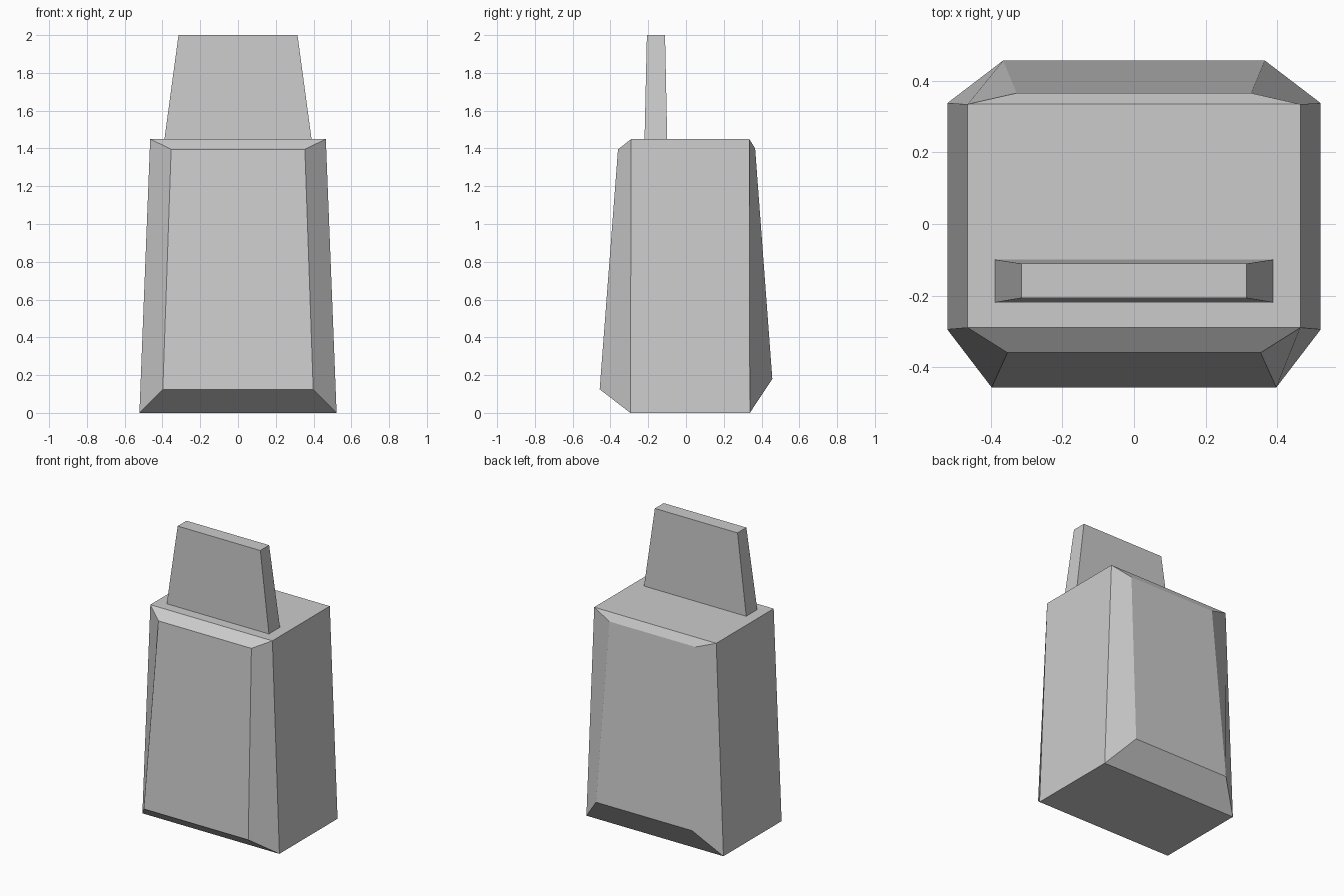
import bpy, bmesh

if "Cube" in bpy.data.objects:
    bpy.data.objects.remove(bpy.data.objects["Cube"])


def loft(name, rings):
    """Skin a closed solid through a series of four-point rings."""
    bm = bmesh.new()
    loops = [[bm.verts.new(p) for p in ring] for ring in rings]
    for a, b in zip(loops, loops[1:]):
        for i in range(4):
            j = (i + 1) % 4
            bm.faces.new((a[i], a[j], b[j], b[i]))
    bm.faces.new(loops[0])
    bm.faces.new(loops[-1])
    bmesh.ops.recalc_face_normals(bm, faces=bm.faces[:])
    mesh = bpy.data.meshes.new(name)
    bm.to_mesh(mesh)
    bm.free()
    obj = bpy.data.objects.new(name, mesh)
    bpy.context.collection.objects.link(obj)
    return obj


def upright(y, z0, z1, half0, half1):
    """Trapezoid facing front: bottom and top heights with half widths."""
    return [(-half0, y[0], z0), (half0, y[0], z0),
            (half1, y[1], z1), (-half1, y[1], z1)]


def level(z, half, y0, y1):
    """Flat rectangle at height z."""
    return [(-half, y0, z), (half, y0, z), (half, y1, z), (-half, y1, z)]


# Tapered body with raised front and back panels
loft("body", [
    upright((-0.457, -0.36), 0.125, 1.395, 0.398, 0.354),
    upright((-0.295, -0.29), 0.0, 1.45, 0.522, 0.465),
    upright((0.338, 0.335), 0.0, 1.45, 0.522, 0.465),
    upright((0.457, 0.366), 0.18, 1.40, 0.366, 0.328),
])

# Upright tapered plate, sunk slightly into the top
loft("top_plate", [
    level(1.43, 0.392, -0.22, -0.099),
    level(2.0, 0.315, -0.207, -0.111),
])
